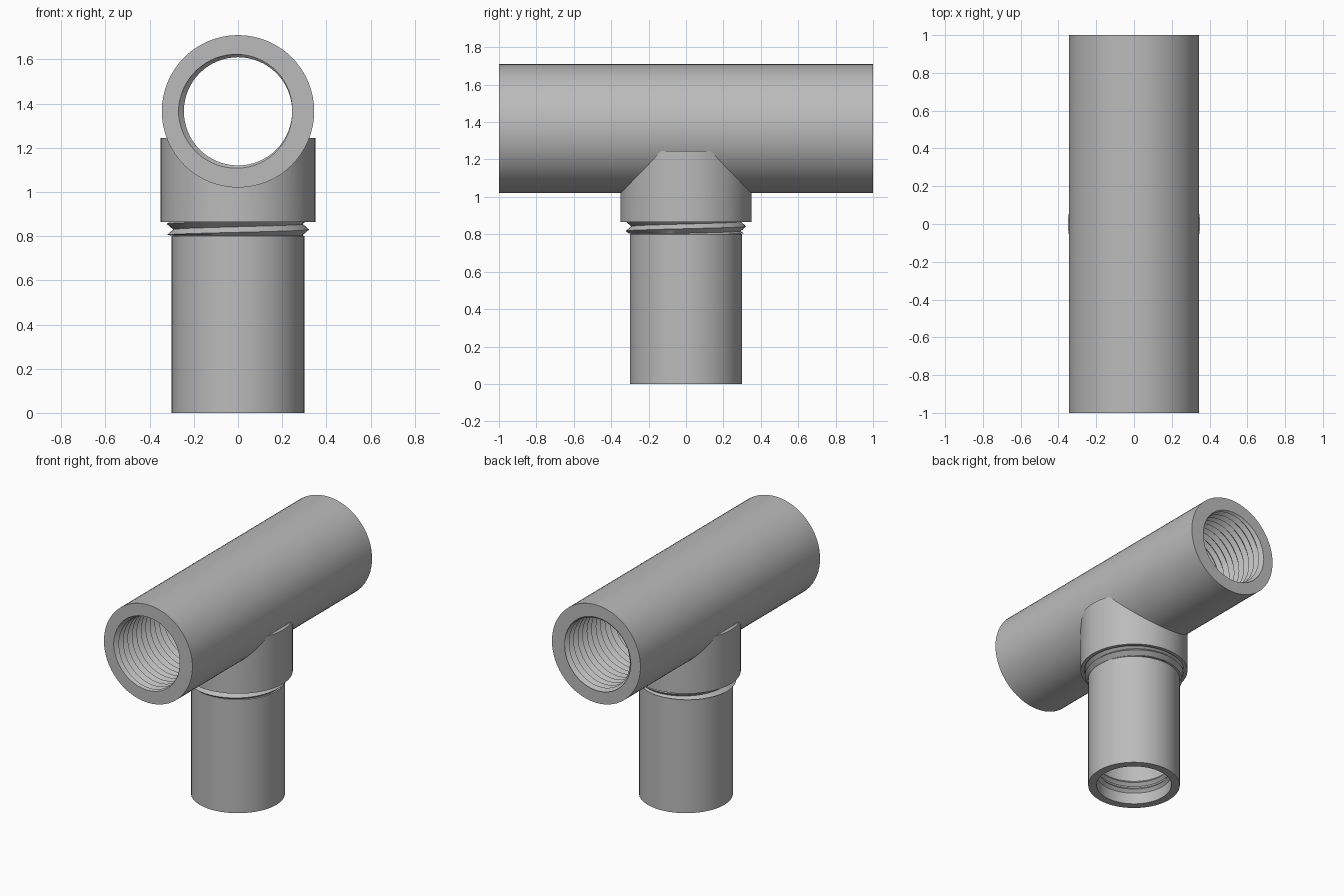
import bpy, bmesh
from math import cos, sin, pi, radians, ceil

N = 64            # segments around every round part
AXIS_Z = 1.365    # height of the cross pipe's axis

cube = bpy.data.objects.get("Cube")
if cube:
    bpy.data.objects.remove(cube, do_unlink=True)

grey = bpy.data.materials.new("plain_grey")
grey.use_nodes = True
colour = (0.5, 0.5, 0.5, 1)
grey.diffuse_color = colour
grey.node_tree.nodes["Principled BSDF"].inputs["Base Color"].default_value = colour


def ring(bm, radius, z):
    return [bm.verts.new((radius * cos(2 * pi * j / N), radius * sin(2 * pi * j / N), z))
            for j in range(N)]


def bridge(bm, a, b):
    for j in range(N):
        k = (j + 1) % N
        bm.faces.new((a[j], a[k], b[k], b[j]))


def revolve(bm, profile):
    rings = [ring(bm, r, z) for r, z in profile]
    for a, b in zip(rings, rings[1:]):
        bridge(bm, a, b)
    return rings[0], rings[-1]


def thread(bm, root, crest, z0, z1, pitch):
    """Helical V thread trimmed flat at both ends; returns its end rings."""
    rows = []
    for m in range(-2, 2 * ceil((z1 - z0) / pitch) + 3):
        row = []
        for j in range(N):
            z = min(max(z0 + pitch * (m / 2 + j / N), z0), z1)
            phase = ((z - z0) / pitch - j / N) % 1
            r = root + (crest - root) * (1 - abs(2 * phase - 1))
            a = 2 * pi * j / N
            row.append(bm.verts.new((r * cos(a), r * sin(a), z)))
        rows.append(row)
    for m in range(len(rows) - 2):
        for j in range(N):
            k = (j + 1) % N
            turn = 2 if k == 0 else 0
            if m + 1 + turn < len(rows):
                bm.faces.new((rows[m][j], rows[m + turn][k],
                              rows[m + 1 + turn][k], rows[m + 1][j]))
    return rows[0], rows[-1]


def finish(bm, name):
    bmesh.ops.remove_doubles(bm, verts=bm.verts, dist=1e-5)
    bmesh.ops.dissolve_degenerate(bm, edges=bm.edges, dist=1e-5)
    bmesh.ops.recalc_face_normals(bm, faces=bm.faces)
    mesh = bpy.data.meshes.new(name)
    bm.to_mesh(mesh)
    bm.free()
    mesh.materials.append(grey)
    obj = bpy.data.objects.new(name, mesh)
    bpy.context.collection.objects.link(obj)
    return obj


def smooth(obj):
    bpy.ops.object.select_all(action='DESELECT')
    obj.select_set(True)
    bpy.context.view_layer.objects.active = obj
    bpy.ops.object.shade_smooth_by_angle(angle=radians(25))


def cylinder(name, radius, z0, z1):
    bm = bmesh.new()
    a, b = revolve(bm, [(radius, z0), (radius, z1)])
    bm.faces.new(a)
    bm.faces.new(b)
    return finish(bm, name)


def cut(obj, cutter):
    cutter.hide_render = True
    cutter.hide_viewport = True
    mod = obj.modifiers.new("cut", 'BOOLEAN')
    mod.operation = 'DIFFERENCE'
    mod.solver = 'EXACT'
    mod.object = cutter


# Cross pipe with a fully threaded bore
bm = bmesh.new()
front, back = thread(bm, 0.245, 0.27, -1, 1, 0.05)
outer_front, outer_back = revolve(bm, [(0.345, -1), (0.345, 1)])
bridge(bm, front, outer_front)
bridge(bm, back, outer_back)
pipe = finish(bm, "cross_pipe")
pipe.rotation_euler.x = -pi / 2
pipe.location.z = AXIS_Z
smooth(pipe)

# Stem: hollow tube, two ridges in the bore, male thread at the top
bm = bmesh.new()
bore = [(0.245, 0.98)]
for z in (0.15, 0.10):
    bore += [(0.245, z + 0.02), (0.225, z), (0.245, z - 0.02)]
bore_top, neck = revolve(bm, bore + [(0.245, 0), (0.3, 0), (0.3, 0.8), (0.295, 0.803)])
start, end = thread(bm, 0.293, 0.322, 0.805, 0.98, 0.05)
bridge(bm, neck, start)
bridge(bm, end, bore_top)
smooth(finish(bm, "threaded_stem"))

# Collar under the pipe, hollowed for the pipe bore and the stem
collar = cylinder("collar", 0.35, 0.865, 1.245)
bore_cutter = cylinder("bore_cutter", 0.31, -1.1, 1.1)
bore_cutter.rotation_euler.x = -pi / 2
bore_cutter.location.z = AXIS_Z
cut(collar, bore_cutter)
cut(collar, cylinder("socket_cutter", 0.326, 0.8, 0.981))
smooth(collar)
